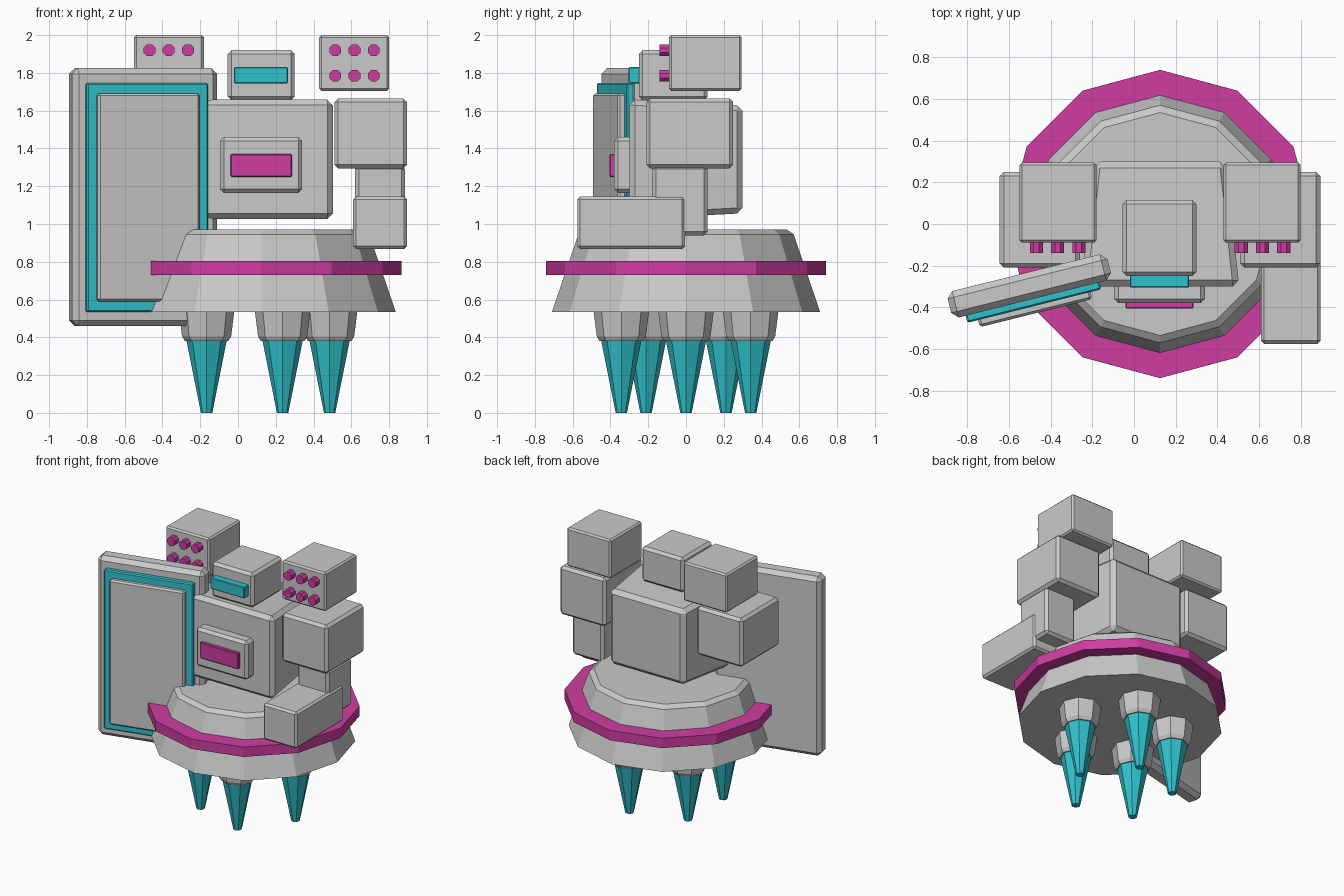
import bpy, bmesh
from math import radians, cos, sin, pi
from mathutils import Matrix, Vector

if "Cube" in bpy.data.objects:
    bpy.data.objects.remove(bpy.data.objects["Cube"], do_unlink=True)

CX = 0.125  # body axis


def material(name, rgb):
    m = bpy.data.materials.new(name)
    m.use_nodes = True
    m.diffuse_color = (*rgb, 1)
    m.node_tree.nodes["Principled BSDF"].inputs["Base Color"].default_value = (*rgb, 1)
    return m


grey = material("light grey", (0.59, 0.59, 0.59))
pink = material("magenta", (0.62, 0.045, 0.36))
teal = material("teal", (0.03, 0.54, 0.61))


def finish(name, bm, mat, bevel=0):
    bmesh.ops.recalc_face_normals(bm, faces=bm.faces)
    mesh = bpy.data.meshes.new(name)
    bm.to_mesh(mesh)
    bm.free()
    mesh.materials.append(mat)
    ob = bpy.data.objects.new(name, mesh)
    bpy.context.collection.objects.link(ob)
    if bevel:
        mod = ob.modifiers.new("chamfer", "BEVEL")
        mod.width = bevel
        mod.segments = 1
    return ob


def box(name, x, y, z, mat=grey, bevel=0.02, back=(1, 1)):
    """Box from (min, max) ranges; back scales the +y face in x and z."""
    mid = Vector((sum(x) / 2, sum(y) / 2, sum(z) / 2))
    size = Vector((x[1] - x[0], y[1] - y[0], z[1] - z[0]))
    bm = bmesh.new()
    bmesh.ops.create_cube(bm, size=1)
    for v in bm.verts:
        if v.co.y > 0:
            v.co.x *= back[0]
            v.co.z *= back[1]
        v.co = v.co * size
    ob = finish(name, bm, mat, bevel)
    ob.location = mid
    return ob


def lathe(name, profile, sides, mat, at=(CX, 0)):
    """Closed faceted solid of revolution from (radius, z) pairs."""
    bm = bmesh.new()
    rings = [[bm.verts.new((at[0] + r * cos(2 * pi * i / sides),
                            at[1] + r * sin(2 * pi * i / sides), z))
              for i in range(sides)] for r, z in profile]
    for a, b in zip(rings, rings[1:]):
        for i in range(sides):
            j = (i + 1) % sides
            bm.faces.new((a[i], a[j], b[j], b[i]))
    bm.faces.new(rings[0])
    bm.faces.new(rings[-1])
    return finish(name, bm, mat)


# Hull and its belt
lathe("hull", [(0.71, 0.535), (0.57, 0.945), (0.535, 0.97)], 12, grey)
lathe("hull_belt", [(0.74, 0.73), (0.74, 0.805)], 12, pink)

# Five spiked legs
for k in range(5):
    a = 2 * pi * k / 5
    spot = (CX + 0.36 * cos(a), 0.36 * sin(a))
    lathe(f"leg_socket_{k + 1}", [(0.115, 0.38), (0.13, 0.405), (0.147, 0.54)], 8, grey, spot)
    lathe(f"leg_spike_{k + 1}", [(0.03, 0), (0.107, 0.385)], 8, teal, spot)

# Torso, chest and head
box("torso", (-0.255, 0.505), (-0.3, 0.3), (1.025, 1.66), bevel=0.03, back=(0.83, 0.9))
box("chest_panel", (-0.095, 0.34), (-0.38, -0.28), (1.165, 1.46))
box("chest_light", (-0.04, 0.285), (-0.405, -0.36), (1.25, 1.37), pink, 0.005)
box("head", (-0.055, 0.3), (-0.25, 0.115), (1.655, 1.92))
box("visor", (-0.02, 0.265), (-0.305, -0.23), (1.745, 1.83), teal, 0.005)

# Shoulders and rocket pods on both sides
for side, s in (("left", 1), ("right", -1)):
    def span(a, b):
        return sorted((CX + s * (a - CX), CX + s * (b - CX)))
    box(f"{side}_shoulder", span(0.51, 0.895), (-0.21, 0.25), (1.295, 1.665))
    box(f"{side}_rocket_pod", span(0.43, 0.8), (-0.09, 0.295), (1.705, 2.0), bevel=0.012)
    for row, z in enumerate((1.785, 1.92)):
        for col in range(3):
            bm = bmesh.new()
            bmesh.ops.create_cone(bm, cap_ends=True, segments=8, radius1=0.034,
                                  radius2=0.034, depth=0.07,
                                  matrix=Matrix.Rotation(radians(90), 4, "X")
                                  @ Matrix.Rotation(radians(22.5), 4, "Z"))
            ob = finish(f"{side}_rocket_{row}_{col}", bm, pink)
            ob.location = (CX + s * (0.39 + 0.102 * col), -0.105, z)

# Left arm
box("left_upper_arm", (0.62, 0.885), (-0.18, 0.115), (0.94, 1.31))
box("left_forearm", (0.61, 0.895), (-0.575, -0.005), (0.868, 1.145), bevel=0.015)

# Angled shield: body, coloured rim plate and raised centre
turn = Matrix.Translation((-0.503, -0.297, 0)) @ Matrix.Rotation(radians(14), 4, "Z")
for ob in (box("shield", (-0.395, 0.395), (-0.065, 0.065), (0.46, 1.825), bevel=0.03),
           box("shield_rim", (-0.331, 0.331), (-0.1, 0), (0.535, 1.747), teal, 0.008),
           box("shield_centre", (-0.278, 0.278), (-0.135, -0.05), (0.59, 1.692), bevel=0.012)):
    ob.matrix_world = turn @ Matrix.Translation(ob.location)
